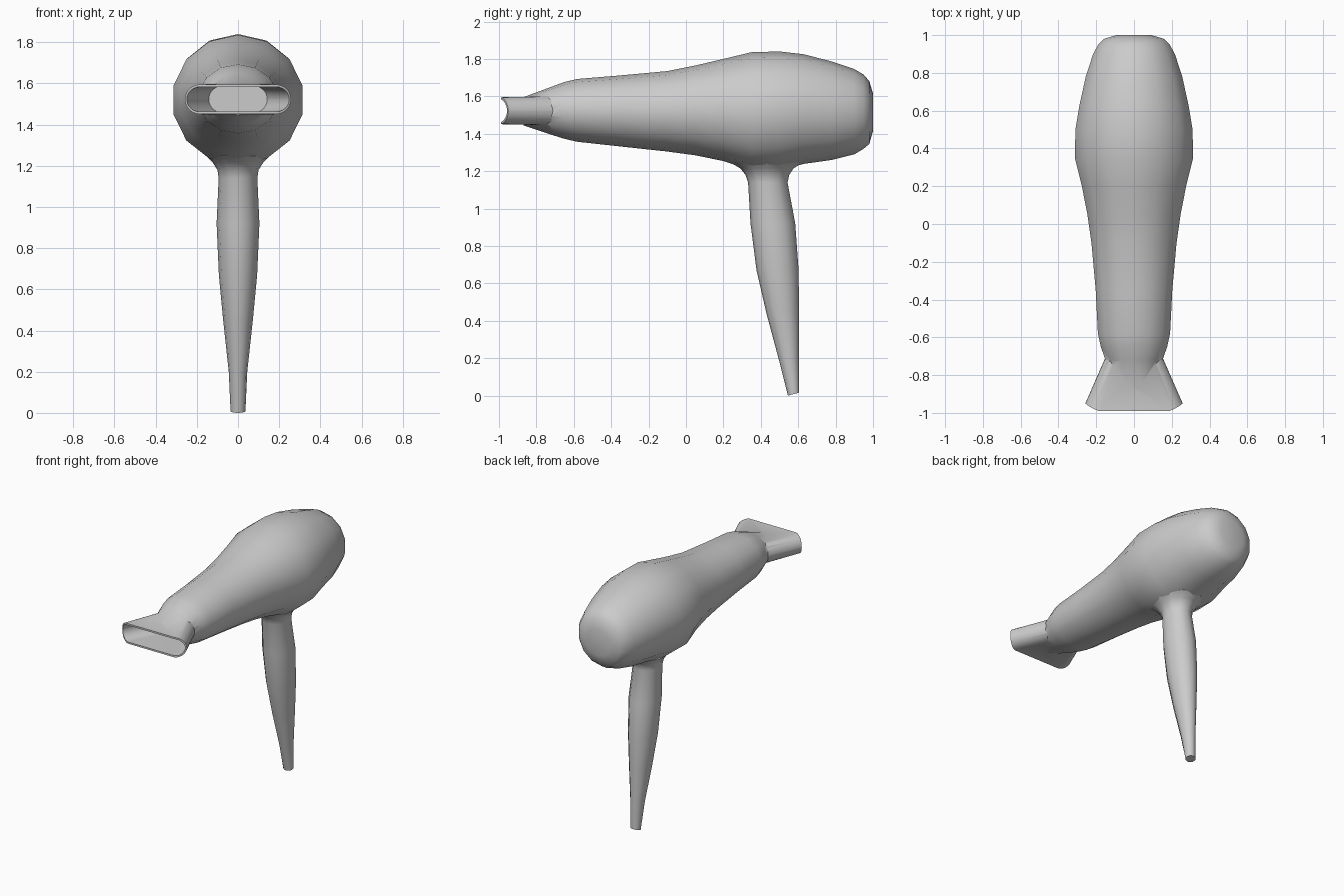
import bpy, bmesh, math

if "Cube" in bpy.data.objects:
    bpy.data.objects.remove(bpy.data.objects["Cube"])


def loft(name, rings, strip_caps=False):
    """Skin a list of equal-length point rings and close both ends."""
    bm = bmesh.new()
    vs = [[bm.verts.new(p) for p in ring] for ring in rings]
    n = len(rings[0])
    for a, b in zip(vs, vs[1:]):
        for i in range(n):
            j = (i + 1) % n
            bm.faces.new((a[i], a[j], b[j], b[i]))
    for ring in (vs[0], vs[-1]):
        if strip_caps:  # quads joining upper and lower halves, so a curved mouth stays clean
            for i in range(n // 2 - 1):
                bm.faces.new((ring[i], ring[i + 1], ring[n - 2 - i], ring[n - 1 - i]))
        else:
            bm.faces.new(ring)
    bmesh.ops.recalc_face_normals(bm, faces=bm.faces)
    mesh = bpy.data.meshes.new(name)
    bm.to_mesh(mesh)
    bm.free()
    ob = bpy.data.objects.new(name, mesh)
    bpy.context.collection.objects.link(ob)
    return ob


def activate(ob):
    bpy.ops.object.select_all(action='DESELECT')
    ob.select_set(True)
    bpy.context.view_layer.objects.active = ob


def boolean(ob, other, operation):
    activate(ob)
    mod = ob.modifiers.new(operation, 'BOOLEAN')
    mod.object, mod.operation, mod.solver = other, operation, 'EXACT'
    bpy.ops.object.modifier_apply(modifier=mod.name)
    bpy.data.objects.remove(other)


def smooth(ob):
    activate(ob)
    bpy.ops.object.shade_smooth_by_angle(angle=math.radians(40))


# Body: 14-sided barrel, stations are (y, radius x, radius z, centre z)
stations = [
    (-0.87, 0.085, 0.075, 1.52), (-0.72, 0.155, 0.128, 1.523),
    (-0.65, 0.18, 0.152, 1.525), (-0.58, 0.196, 0.168, 1.525),
    (-0.35, 0.208, 0.19, 1.522), (-0.1, 0.231, 0.215, 1.52),
    (0.05, 0.253, 0.24, 1.525), (0.2, 0.283, 0.273, 1.527),
    (0.35, 0.321, 0.316, 1.52), (0.5, 0.318, 0.318, 1.522),
    (0.63, 0.296, 0.293, 1.532), (0.78, 0.262, 0.263, 1.523),
    (0.9, 0.222, 0.228, 1.518), (0.95, 0.194, 0.198, 1.518),
    (0.98, 0.164, 0.168, 1.513), (1.0, 0.095, 0.1, 1.515)]
SIDES = 14
body = loft("dryer_body", [
    [(rx * math.sin(math.tau * i / SIDES), y, zc + rz * math.cos(math.tau * i / SIDES))
     for i in range(SIDES)] for y, rx, rz, zc in stations])


# Nozzle: flattened tube with a bowed mouth
def slot(y, half_w, half_h, bow=0.0, zc=1.523):
    """Stadium outline, ordered so point i mirrors point n-1-i about its mid height."""
    k = 8
    upper = []
    for s in (-1, 1):
        for i in range(k):
            a = (i + 0.15) / (k - 0.85) * math.pi / 2
            if s == 1:
                a = math.pi / 2 - a + 0.15 / (k - 0.85) * math.pi / 2
            upper.append((s * (half_w - half_h + half_h * math.cos(a)), half_h * math.sin(a)))
    pts = upper + [(x, -z) for x, z in reversed(upper)]
    edge = half_w * 0.5
    return [(x, y + bow * (max(0, abs(x) - edge) / (half_w - edge)) ** 2, zc + z)
            for x, z in pts]


nozzle = loft("nozzle", [slot(-0.62, 0.115, 0.078), slot(-0.72, 0.157, 0.077),
                         slot(-1.0, 0.258, 0.072, 0.05)], True)
cavity = loft("nozzle_cavity", [slot(-0.73, 0.142, 0.065),
                                slot(-1.0, 0.246, 0.06, 0.05),
                                slot(-1.06, 0.268, 0.059, 0.05)], True)
boolean(body, nozzle, 'UNION')
boolean(body, cavity, 'DIFFERENCE')
smooth(body)

# Handle: tapering grip that flares into the body, (z, half width, y front, y back, tilt)
grip = [(0.008, 0.036, 0.545, 0.605, 0.008), (0.2, 0.045, 0.497, 0.605, 0.01),
        (0.45, 0.072, 0.43, 0.604, 0.01), (0.67, 0.093, 0.377, 0.602, 0),
        (0.92, 0.104, 0.345, 0.584, 0), (1.14, 0.094, 0.332, 0.543, 0),
        (1.18, 0.1, 0.318, 0.552, 0), (1.215, 0.122, 0.29, 0.575, 0),
        (1.245, 0.15, 0.24, 0.625, 0), (1.3, 0.15, 0.26, 0.61, 0)]
GRIP_SIDES = 12
rings = []
for z, w, y0, y1, tilt in grip:
    ring = []
    for i in range(GRIP_SIDES):
        a = math.tau * i / GRIP_SIDES
        ring.append((w * math.sin(a), (y0 + y1) / 2 - (y1 - y0) / 2 * math.cos(a),
                     z - tilt * math.cos(a)))
    rings.append(ring)
handle = loft("handle", rings)
smooth(handle)
